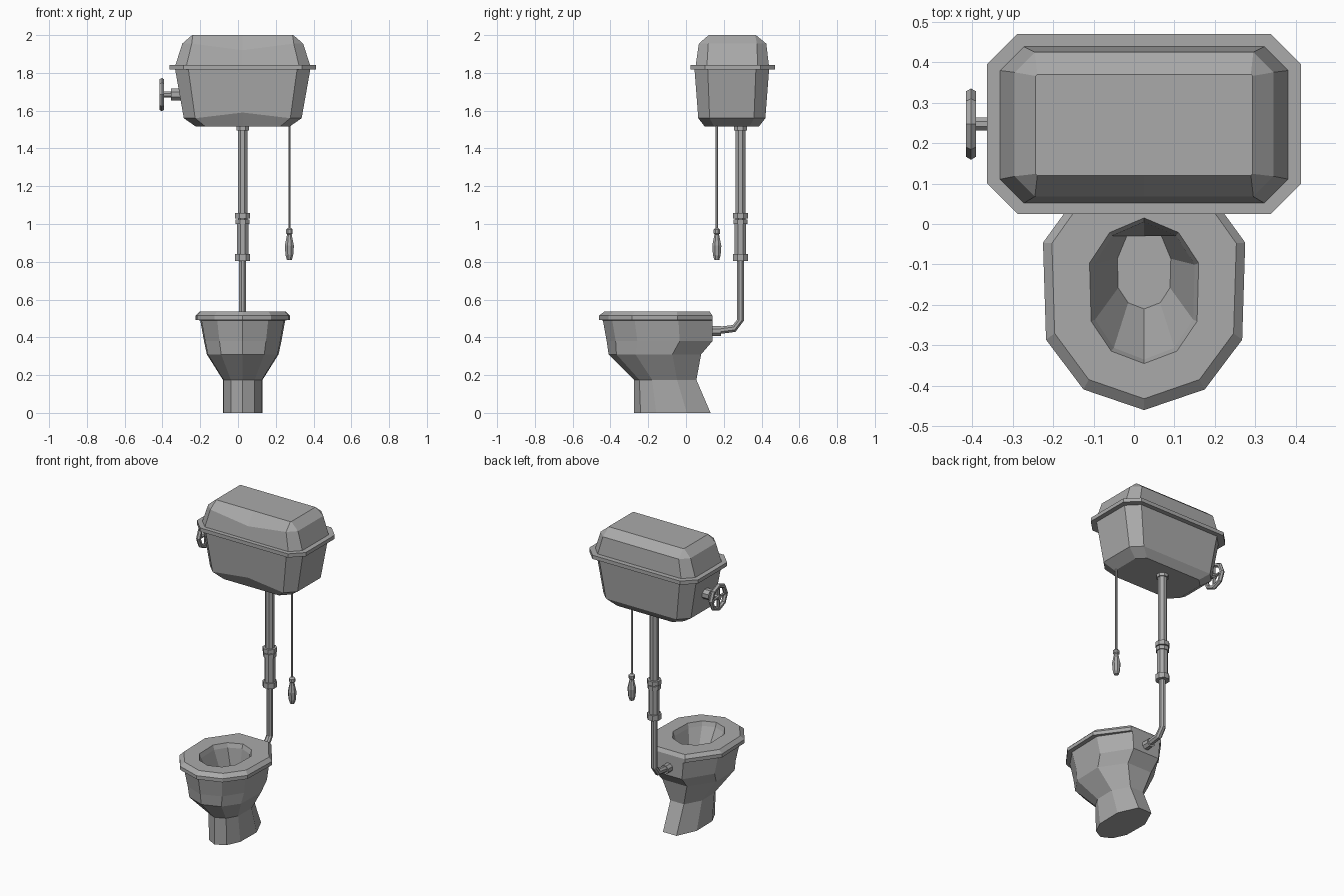
import bpy, bmesh, math
from mathutils import Vector

cube = bpy.data.objects.get("Cube")
if cube:
    bpy.data.objects.remove(cube)

grey = bpy.data.materials.new("porcelain_grey")
grey.use_nodes = True
colour = (0.4, 0.4, 0.4, 1)
grey.diffuse_color = colour
grey.node_tree.nodes["Principled BSDF"].inputs["Base Color"].default_value = colour

CX = 0.025  # centre line of bowl, pipe and tank


def loft(name, rings):
    """Skin a stack of equal-length rings and cap both ends."""
    bm = bmesh.new()
    loops = [[bm.verts.new(p) for p in ring] for ring in rings]
    n = len(loops[0])
    for a, b in zip(loops, loops[1:]):
        for i in range(n):
            j = (i + 1) % n
            bm.faces.new((a[i], a[j], b[j], b[i]))
    bm.faces.new(loops[0][::-1])
    bm.faces.new(loops[-1])
    bmesh.ops.recalc_face_normals(bm, faces=bm.faces)
    mesh = bpy.data.meshes.new(name)
    bm.to_mesh(mesh)
    bm.free()
    mesh.materials.append(grey)
    ob = bpy.data.objects.new(name, mesh)
    bpy.context.collection.objects.link(ob)
    return ob


def tube(name, stations, sides=8):
    """Round section following (point, radius) stations."""
    pts = [Vector(p) for p, r in stations]
    rings = []
    for i, (p, r) in enumerate(stations):
        d = (pts[min(i + 1, len(pts) - 1)] - pts[max(i - 1, 0)]).normalized()
        u = Vector((0, 1, 0)) if abs(d.x) > 0.9 else Vector((1, 0, 0))
        v = d.cross(u).normalized()
        angles = [math.tau * (k + 0.5) / sides for k in range(sides)]
        rings.append([pts[i] + r * (u * math.cos(a) + v * math.sin(a)) for a in angles])
    return loft(name, rings)


def oval(w, front, back, z, rear_x=0.46, rear_t=1.0):
    """Ten-sided egg outline, pointed at the front and flat at the back."""
    half = [(0, 0), (0.6, 0.085), (0.97, 0.29), (1, 0.69), (rear_x, rear_t), (0, 1)]
    half += [(-x, t) for x, t in half[4:0:-1]]
    return [(CX + w * x, front + (back - front) * t, z) for x, t in half]


def box_ring(hx, y0, y1, z, cut, sag=0.0):
    """Rectangle with cut corners and a front midpoint that can sag."""
    l, r = CX - hx, CX + hx
    return [(l + cut, y0, z), (CX, y0, z - sag), (r - cut, y0, z), (r, y0 + cut, z),
            (r, y1 - cut, z), (r - cut, y1, z), (l + cut, y1, z),
            (l, y1 - cut, z), (l, y0 + cut, z)]


# Pedestal and bowl
loft("bowl", [
    oval(0.105, -0.275, 0.13, 0),
    oval(0.105, -0.275, 0.055, 0.175),
    oval(0.19, -0.41, 0.08, 0.31),
    oval(0.205, -0.42, 0.14, 0.38),
    oval(0.225, -0.44, 0.14, 0.49),
    # seat overhang and bevelled rim
    oval(0.25, -0.46, 0.14, 0.492),
    oval(0.25, -0.46, 0.14, 0.515),
    oval(0.228, -0.432, 0.125, 0.537),
    # opening and hollow inside
    oval(0.135, -0.345, 0.015, 0.537, 0.63, 0.9),
    oval(0.125, -0.335, 0.005, 0.51, 0.63, 0.9),
    oval(0.066, -0.21, -0.03, 0.3, 0.65, 1),
])

# Cistern
loft("tank", [
    box_ring(0.247, 0.1, 0.385, 1.515, 0.05),
    box_ring(0.312, 0.065, 0.42, 1.56, 0.06, -0.03),
    box_ring(0.358, 0.045, 0.44, 1.82, 0.07),
])
loft("tank_rim", [
    box_ring(0.388, 0.025, 0.47, 1.818, 0.075),
    box_ring(0.388, 0.025, 0.47, 1.842, 0.075),
])
loft("tank_lid", [
    box_ring(0.36, 0.05, 0.44, 1.83, 0.06),
    box_ring(0.32, 0.068, 0.425, 1.955, 0.05, 0.035),
    box_ring(0.268, 0.12, 0.37, 2.0, 0.004),
])

# Flush pipe from tank to bowl
Y = 0.288
tube("flush_pipe", [((CX, Y, 1.53), 0.028), ((CX, Y, 1.02), 0.028), ((CX, Y, 0.82), 0.02),
                    ((CX, Y, 0.49), 0.02), ((CX, 0.255, 0.447), 0.021),
                    ((CX, 0.12, 0.43), 0.021)])
tube("pipe_sleeve", [((CX, Y, 0.82), 0.033), ((CX, Y, 1.02), 0.033)])
for name, low, high, r in (("lower_collar", 0.805, 0.84, 0.043),
                           ("upper_collar", 1.0, 1.025, 0.04),
                           ("upper_collar_nut", 1.03, 1.058, 0.043),
                           ("tank_collar", 1.495, 1.525, 0.037)):
    tube(name, [((CX, Y, low), r), ((CX, Y, high), r)])
tube("bowl_collar", [((CX, 0.12, 0.432), 0.029), ((CX, 0.185, 0.434), 0.029)])

# Pull chain and handle
chain = (0.272, 0.163)
tube("pull_chain", [((*chain, 0.96), 0.006), ((*chain, 1.54), 0.006)], 6)
profile = [(0.81, 0.014), (0.835, 0.022), (0.885, 0.026), (0.945, 0.013),
           (0.95, 0.019), (0.97, 0.019), (0.98, 0.008)]
tube("pull_handle", [((*chain, z), r) for z, r in profile], 8)

# Valve wheel on the right end of the tank
hub = Vector((-0.403, 0.247, 1.685))
bpy.ops.mesh.primitive_torus_add(location=hub, rotation=(0, math.pi / 2, 0), major_segments=8,
                                 minor_segments=6, major_radius=0.074, minor_radius=0.014)
wheel = bpy.context.object
wheel.name = "valve_wheel"
wheel.data.materials.append(grey)
for i in range(4):
    a = math.tau * i / 4
    tip = hub + Vector((0, math.cos(a), math.sin(a))) * 0.07
    tube("wheel_spoke", [(hub, 0.009), (tip, 0.009)], 6)
tube("valve_stem", [(hub - Vector((0.012, 0, 0)), 0.017), (hub + Vector((0.1, 0, 0)), 0.017)])
tube("valve_collar", [((-0.355, hub.y, hub.z), 0.034), ((-0.28, hub.y, hub.z), 0.034)])
